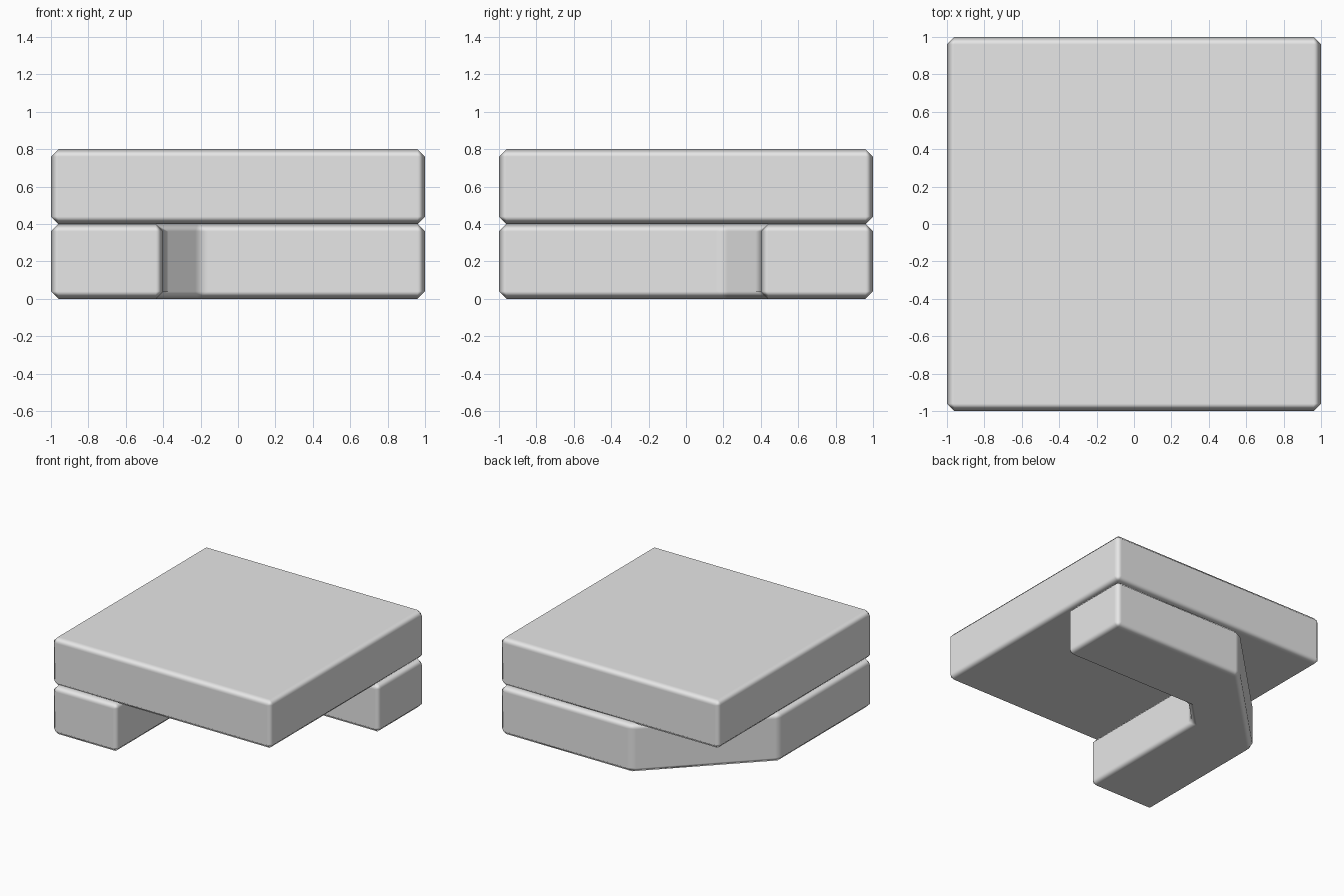
import bpy
import bmesh

default_cube = bpy.data.objects.get("Cube")
if default_cube:
    bpy.data.objects.remove(default_cube, do_unlink=True)

grey = bpy.data.materials.new("light_grey")
grey.use_nodes = True
grey.diffuse_color = (0.8, 0.8, 0.8, 1)
for node in grey.node_tree.nodes:
    if node.type == 'BSDF_PRINCIPLED':
        node.inputs["Base Color"].default_value = (0.8, 0.8, 0.8, 1)


def slab(name, outline, bottom, height):
    """Extrude a counter-clockwise outline upward and soften its edges."""
    bm = bmesh.new()
    base = bm.faces.new([bm.verts.new((x, y, bottom)) for x, y in outline])
    extruded = bmesh.ops.extrude_face_region(bm, geom=[base], use_keep_orig=True)
    top = [v for v in extruded["geom"] if isinstance(v, bmesh.types.BMVert)]
    bmesh.ops.translate(bm, verts=top, vec=(0, 0, height))
    bmesh.ops.recalc_face_normals(bm, faces=bm.faces)
    mesh = bpy.data.meshes.new(name)
    bm.to_mesh(mesh)
    bm.free()
    mesh.materials.append(grey)
    mesh.polygons.foreach_set("use_smooth", [True] * len(mesh.polygons))
    obj = bpy.data.objects.new(name, mesh)
    bpy.context.collection.objects.link(obj)
    # Single-step bevel with flat main faces and blended edges
    bevel = obj.modifiers.new("soft_edges", 'BEVEL')
    bevel.width = 0.04
    bevel.segments = 1
    bevel.limit_method = 'ANGLE'
    bevel.harden_normals = True
    return obj


# Square top plate
slab("top_plate", [(-1, -1), (1, -1), (1, 1), (-1, 1)], 0.4, 0.4)

# Bent lower bar: two legs joined by a diagonal corner
slab("corner_base", [(-1, -1), (-0.4, -1), (-0.4, 0.2), (-0.2, 0.4),
                     (1, 0.4), (1, 1), (-0.2, 1), (-1, 0.2)], 0, 0.4)
